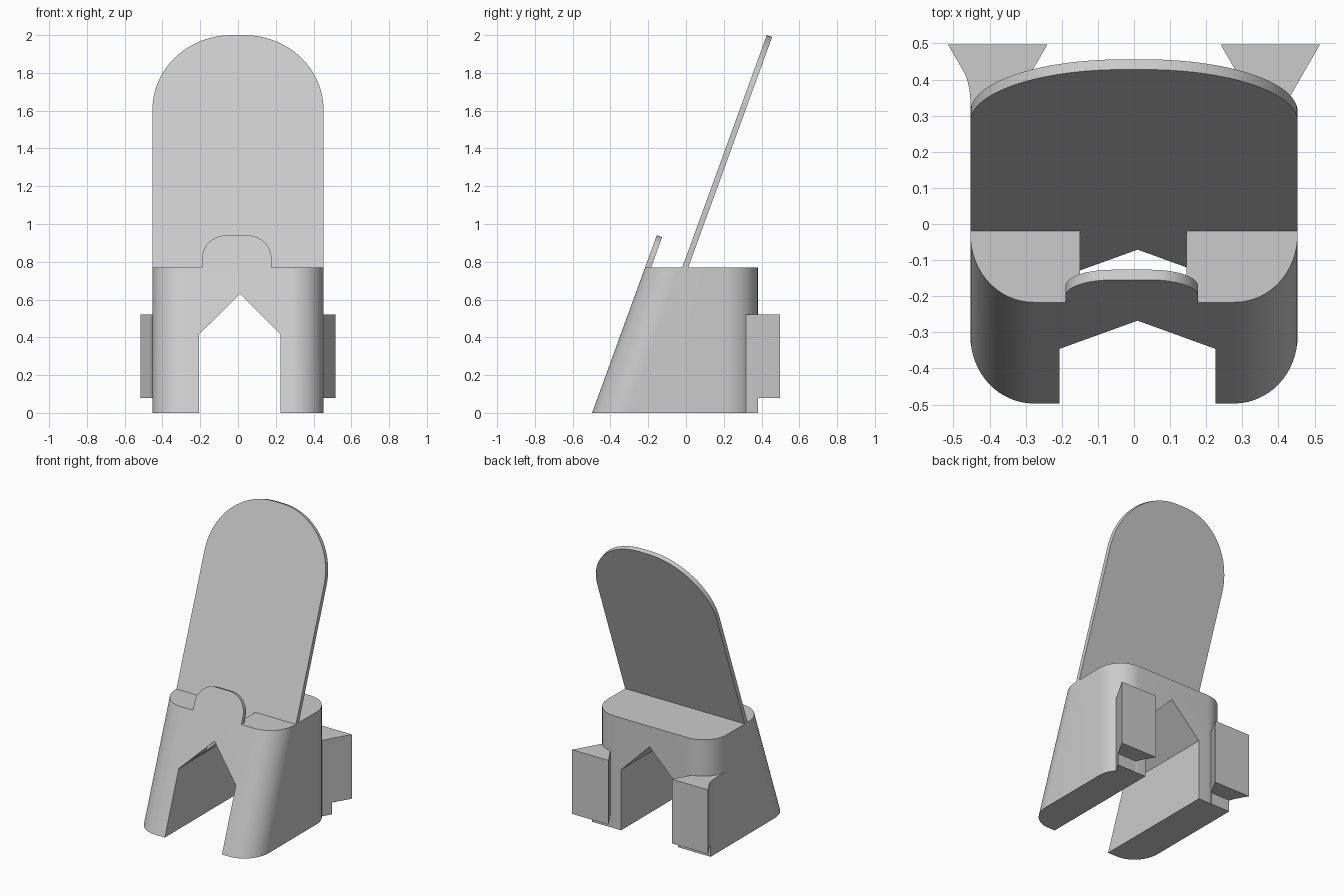
import bpy, bmesh, math
from mathutils import Vector

TILT = math.radians(20)
SLOPE = math.tan(TILT)
HALF_W, FRONT, BACK, TOP = 0.453, -0.497, 0.38, 0.77

cube = bpy.data.objects.get("Cube")
if cube:
    bpy.data.objects.remove(cube, do_unlink=True)

grey = bpy.data.materials.new("light grey plastic")
grey.use_nodes = True
grey.diffuse_color = (0.6, 0.6, 0.6, 1)
grey.node_tree.nodes["Principled BSDF"].inputs["Base Color"].default_value = grey.diffuse_color


def loft(name, ring_a, ring_b):
    """Closed solid between two matching rings of points."""
    bm = bmesh.new()
    a = [bm.verts.new(p) for p in ring_a]
    b = [bm.verts.new(p) for p in ring_b]
    bm.faces.new(a)
    bm.faces.new(b)
    for i in range(len(a)):
        j = (i + 1) % len(a)
        bm.faces.new((a[i], a[j], b[j], b[i]))
    bmesh.ops.recalc_face_normals(bm, faces=bm.faces)
    mesh = bpy.data.meshes.new(name)
    bm.to_mesh(mesh)
    bm.free()
    mesh.materials.append(grey)
    obj = bpy.data.objects.new(name, mesh)
    bpy.context.collection.objects.link(obj)
    return obj


def activate(obj):
    bpy.ops.object.select_all(action='DESELECT')
    obj.select_set(True)
    bpy.context.view_layer.objects.active = obj


def smooth(obj):
    activate(obj)
    bpy.ops.object.shade_smooth_by_angle(angle=math.radians(25))


def cut(obj, cutter):
    mod = obj.modifiers.new("cut", 'BOOLEAN')
    mod.operation, mod.solver, mod.object = 'DIFFERENCE', 'EXACT', cutter
    activate(obj)
    bpy.ops.object.modifier_apply(modifier=mod.name)
    bpy.data.objects.remove(cutter, do_unlink=True)


def arc(cx, cy, rx, ry, start, steps=16):
    """Quarter ellipse, counter-clockwise from the start angle in degrees."""
    angles = [math.radians(start + 90 * i / steps) for i in range(steps + 1)]
    return [(cx + rx * math.cos(t), cy + ry * math.sin(t)) for t in angles]


def prism(name, outline, z0, z1):
    return loft(name, [(x, y, z0) for x, y in outline], [(x, y, z1) for x, y in outline])


# Base block: leaning front with rounded corners, upright rounded back
R = 0.175
RY = R / math.cos(TILT)


def base_ring(z):
    front = FRONT + z * SLOPE
    x = HALF_W - R
    pts = arc(-x, front + RY, R, RY, 180) + arc(x, front + RY, R, RY, 270)
    pts += arc(x, BACK - R, R, R, 0) + arc(-x, BACK - R, R, R, 90)
    return [(px, py, z) for px, py in pts]


base = loft("base_block", base_ring(0), base_ring(TOP))

# Gabled tunnel running front to back
gable = [(-0.207, -0.1), (0.226, -0.1), (0.226, 0.415), (0.01, 0.63), (-0.207, 0.415)]
cut(base, loft("tunnel_cutter", [(x, -1, z) for x, z in gable], [(x, 1, z) for x, z in gable]))

# Leaning slot between the front tab and the backrest
PLATE_FRONT = -0.02 - TOP * SLOPE
THICK = 0.03
SLOT_FRONT = FRONT + THICK / math.cos(TILT)


def slot_ring(z):
    y0, y1 = SLOT_FRONT + z * SLOPE, PLATE_FRONT + z * SLOPE
    return [(-0.15, y0, z), (0.145, y0, z), (0.145, y1, z), (-0.15, y1, z)]


cut(base, loft("slot_cutter", slot_ring(0.3), slot_ring(0.9)))
smooth(base)


# Leaning plates with rounded upper corners
def leaning_plate(name, x0, x1, foot_y, top_z, radius):
    up = Vector((0, math.sin(TILT), math.cos(TILT)))
    back = Vector((0, math.cos(TILT), -math.sin(TILT))) * THICK
    bottom, top = (TOP - 0.005) / up.z, top_z / up.z
    outline = [(x0, bottom), (x1, bottom)]
    outline += arc(x1 - radius, top - radius, radius, radius, 0, 24)
    outline += arc(x0 + radius, top - radius, radius, radius, 90, 24)
    front = [Vector((x, foot_y, 0)) + up * s for x, s in outline]
    smooth(loft(name, front, [p + back for p in front]))


leaning_plate("backrest_plate", -HALF_W, HALF_W, PLATE_FRONT, 2.0, 0.42)
leaning_plate("front_tab", -0.19, 0.177, FRONT, 0.94, 0.13)

# Flared rear clips: a tall wedge over a short foot
REAR, NECK, STOP = 0.497, 0.30, 0.38
FLARE = math.tan(math.radians(30))


def inner(y):
    return 0.24 + (REAR - y) * FLARE


def outer(y):
    return 0.515 - (REAR - y) * FLARE


def wedge(side, end):
    return [(side * inner(end), end), (side * outer(end), end),
            (side * outer(NECK), NECK), (side * inner(NECK), NECK)]


prism("left_clip", wedge(1, REAR), 0.08, 0.52)
prism("left_clip_foot", wedge(1, STOP), 0, 0.08)

# The right clip blends into the side wall through a concave curve
p0, p1, p2 = Vector((-outer(0.425), 0.425)), Vector((-HALF_W, 0.391)), Vector((-HALF_W, 0.33))
blend = [p0 * (1 - t) ** 2 + p1 * 2 * t * (1 - t) + p2 * t * t for t in [i / 8 for i in range(9)]]
tail = [(-HALF_W, BACK - R), (-0.40, BACK - R), (-inner(NECK), NECK)]
rear_edge = wedge(-1, REAR)[:2]
smooth(prism("right_clip", rear_edge + [tuple(p) for p in blend] + tail, 0.08, 0.52))
foot_edge = [(-inner(STOP), STOP), (-HALF_W, STOP)]
prism("right_clip_foot", foot_edge + tail, 0, 0.08)
